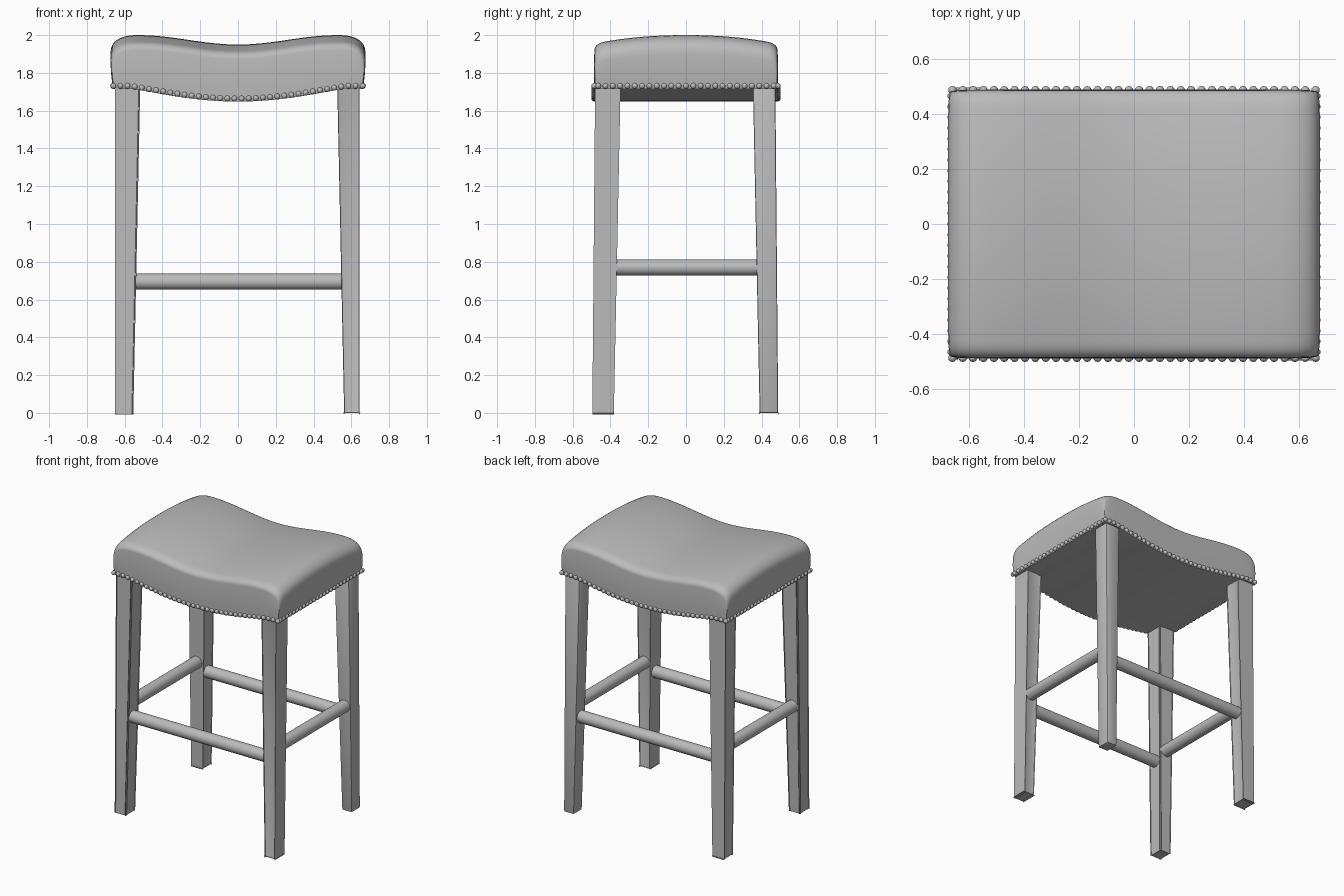
import bpy, bmesh, math
from mathutils import Matrix, Vector

if "Cube" in bpy.data.objects:
    bpy.data.objects.remove(bpy.data.objects["Cube"])

grey = bpy.data.materials.new("soft grey")
grey.diffuse_color = (0.5, 0.5, 0.5, 1)
grey.use_nodes = True
grey.node_tree.nodes["Principled BSDF"].inputs["Base Color"].default_value = grey.diffuse_color


def finish(bm, name, angle=35):
    bmesh.ops.recalc_face_normals(bm, faces=bm.faces[:])
    mesh = bpy.data.meshes.new(name)
    bm.to_mesh(mesh)
    bm.free()
    mesh.materials.append(grey)
    ob = bpy.data.objects.new(name, mesh)
    bpy.context.collection.objects.link(ob)
    bpy.ops.object.select_all(action='DESELECT')
    ob.select_set(True)
    bpy.context.view_layer.objects.active = ob
    bpy.ops.object.shade_smooth_by_angle(angle=math.radians(angle))
    return ob


def seat_bottom(x):
    return 1.715 - 0.067 * max(0, 1 - (x / 0.58) ** 2) ** 1.3


def seat_top(x, y):
    ax, ay = abs(x), abs(y)
    if ax < 0.53:
        z = 1.975 - 0.025 * math.cos(math.pi * ax / 0.53)
    else:  # rolled ends
        t = min(1, (ax - 0.53) / 0.145)
        z = 1.905 + 0.095 * (1 - t ** 2.4) ** (1 / 2.4)
    z -= 0.045 * (ay / 0.488) ** 2.2  # crown from front to back
    if ay > 0.44:  # rolled front and back edges
        t = min(1, (ay - 0.44) / 0.048)
        z -= 0.03 * (1 - math.sqrt(max(0, 1 - t * t)))
    return z


# Saddle seat: a subdivided cube mapped between the two surfaces
bm = bmesh.new()
bmesh.ops.create_cube(bm, size=2)
bmesh.ops.subdivide_edges(bm, edges=bm.edges[:], cuts=35, use_grid_fill=True)
for v in bm.verts:
    a, b, w = v.co
    a, b = math.sin(a * math.pi / 2), math.sin(b * math.pi / 2)
    h = (w + 1) / 2
    x, y = a * 0.675, b * 0.488
    z = seat_bottom(x) + h * (seat_top(x, y) - seat_bottom(x))
    x *= 1 - 0.02 * (1 - h) ** 2 - 0.012 * abs(b) ** 24
    y *= 1 - 0.008 * (2 * h - 1) ** 2 - 0.012 * abs(a) ** 24
    v.co = (x, y, z)
finish(bm, "seat", 50)

# Nail heads along the lower seat edge
bm = bmesh.new()
spots = []
for s in (-1, 1):
    for i in range(36):
        x = -0.66 + 1.32 * i / 35
        spots.append((x, s * 0.486, seat_bottom(x) + 0.016))
    for i in range(25):
        spots.append((s * 0.662, -0.465 + 0.93 * i / 24, 1.731))
for p in spots:
    bmesh.ops.create_uvsphere(bm, u_segments=10, v_segments=6, radius=0.0155,
                              matrix=Matrix.Translation(p))
finish(bm, "nail_heads", 60)


# Tapered square legs
def leg(name, sx, sy):
    bm = bmesh.new()
    bmesh.ops.create_cube(bm, size=2)
    for v in bm.verts:
        top = v.co.z > 0
        xs = (0.525, 0.642) if top else (0.562, 0.642)
        ys = (0.354, 0.473) if top else (0.39, 0.488)
        v.co = (sx * xs[v.co.x > 0], sy * ys[v.co.y > 0], 1.75 if top else 0)
    bmesh.ops.bevel(bm, geom=bm.edges[:], offset=0.008, segments=2,
                    affect='EDGES', profile=0.5)
    finish(bm, name, 30)


for sx, nx in ((-1, "left"), (1, "right")):
    for sy, ny in ((-1, "front"), (1, "back")):
        leg(f"{ny}_{nx}_leg", sx, sy)


# Round stretchers between the legs
def rail(name, p, q, r=0.043):
    p, q = Vector(p), Vector(q)
    d = q - p
    m = Matrix.Translation((p + q) / 2) @ d.to_track_quat('Z', 'Y').to_matrix().to_4x4()
    bm = bmesh.new()
    bmesh.ops.create_cone(bm, cap_ends=True, segments=24, radius1=r, radius2=r,
                          depth=d.length, matrix=m)
    finish(bm, name)


for s, ny, nx in ((-1, "front", "left"), (1, "back", "right")):
    rail(ny + "_rail", (-0.57, s * 0.428, 0.695), (0.57, s * 0.428, 0.695))
    rail(nx + "_rail", (s * 0.595, -0.4, 0.77), (s * 0.595, 0.4, 0.77))
